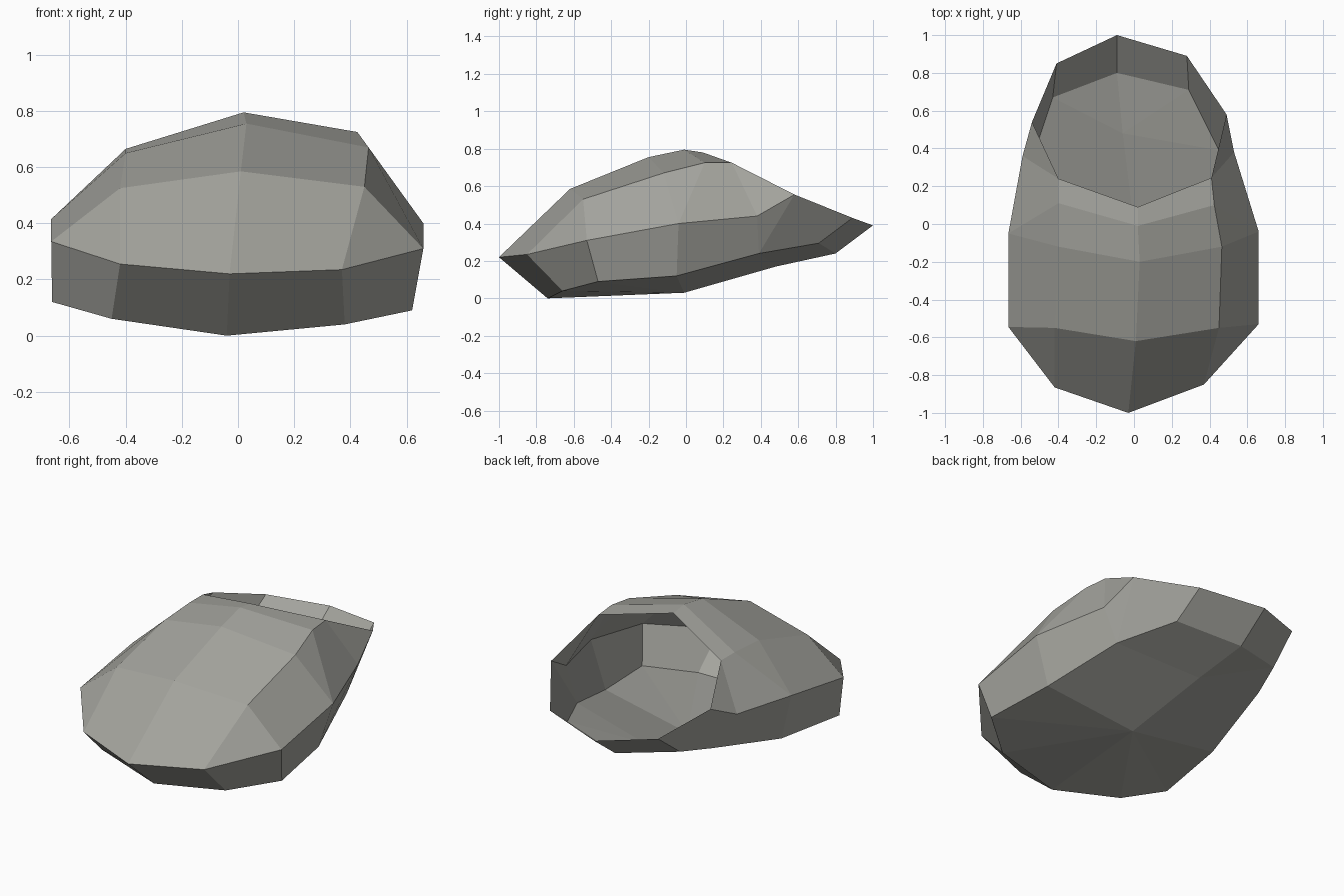
import bpy, bmesh

if "Cube" in bpy.data.objects:
    bpy.data.objects.remove(bpy.data.objects["Cube"])

bm = bmesh.new()

def verts(points):
    return [bm.verts.new(p) for p in points]

def face(*vs):
    vs = list(dict.fromkeys(vs))          # drop repeated corners
    if len(vs) > 2:
        bm.faces.new(vs)

def strip(a, b):
    for i in range(len(a) - 1):
        face(a[i], a[i + 1], b[i + 1], b[i])

# widest ring and rear rim, from the front tip round by the right side
rim = verts([(-.03, -1, .22), (.37, -.85, .235), (.66, -.53, .31), (.66, -.04, .40),
             (.53, .38, .44), (.49, .58, .555), (.28, .89, .43), (-.09, 1, .39),
             (-.41, .85, .43), (-.54, .54, .525), (-.59, .36, .44), (-.665, -.05, .415),
             (-.665, -.545, .335), (-.42, -.865, .255)])

# edge of the base, same order
base = verts([(-.04, -.74, 0), (.38, -.66, .04), (.62, -.47, .09), (.57, -.05, .12),
              (.45, .39, .24), (.29, .71, .295), (-.09, .80, .24), (-.43, .67, .29),
              (-.50, .46, .25), (-.60, -.05, .14), (-.662, -.51, .12), (-.45, -.65, .06)])
paired = base[:5] + base[4:9] + base[8:]  # one base point serves two rim points each side
strip(paired + paired[:1], rim + rim[:1])

# base: fans around two low centre points
mid, rear = verts([(0, -.01, .03), (-.06, .48, .17)])
for i in (9, 10, 11, 0, 1, 2):
    face(base[i], mid, base[(i + 1) % 12])
for i in range(4, 8):
    face(base[i], rear, base[i + 1])
face(base[3], mid, rear, base[4])
face(base[8], rear, mid, base[9])

# upper hood: right shoulder, ridge and left shoulder, front to back
right = verts([(.45, -.55, .53), (.465, -.12, .67), (.425, .10, .725), (.41, .245, .725)])
ridge = verts([(.01, -.62, .585), (.03, -.20, .755), (.02, -.01, .795), (.02, .09, .78)])
left = verts([(-.42, -.55, .525), (-.40, -.12, .65), (-.40, .11, .665), (-.40, .24, .665)])
strip(right, ridge)
strip(ridge, left)

# hood sides down to the widest ring
for up, (r0, r1, r2, r3, r4) in ((right, rim[1:6]), (left, rim[13:8:-1])):
    face(rim[0], r0, up[0], ridge[0])
    face(r0, r1, up[0])
    face(r1, r2, up[1], up[0])
    face(r2, up[2], up[1])
    face(r2, r3, up[3], up[2])
    face(r3, r4, up[3])

bmesh.ops.recalc_face_normals(bm, faces=bm.faces)
mesh = bpy.data.meshes.new("hollow_shell")
bm.to_mesh(mesh)
bm.free()

# warm grey stone
mat = bpy.data.materials.new("warm grey")
mat.diffuse_color = (.37, .37, .34, 1)
mat.use_nodes = True
mat.node_tree.nodes["Principled BSDF"].inputs["Base Color"].default_value = mat.diffuse_color
mesh.materials.append(mat)
bpy.context.collection.objects.link(bpy.data.objects.new("hollow_shell", mesh))
